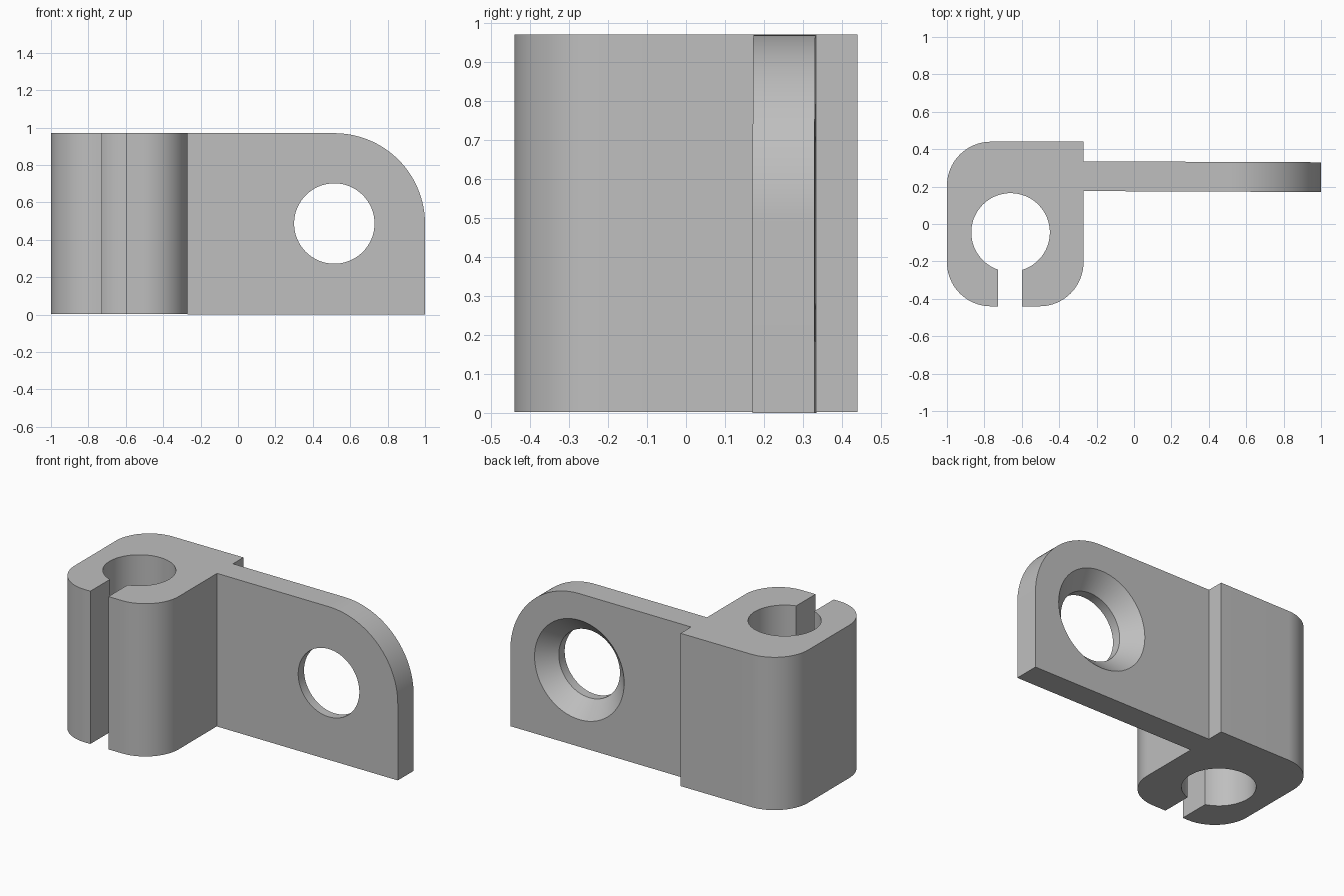
import bpy, bmesh, math
from mathutils import Vector

if "Cube" in bpy.data.objects:
    bpy.data.objects.remove(bpy.data.objects["Cube"], do_unlink=True)

grey = bpy.data.materials.new("plain grey")
grey.use_nodes = True
grey.diffuse_color = (0.52, 0.52, 0.52, 1)
grey.node_tree.nodes["Principled BSDF"].inputs["Base Color"].default_value = grey.diffuse_color


def arc(cx, cy, r, start, end, steps=20):
    """Points on an arc, angles in degrees."""
    angles = [math.radians(start + (end - start) * i / steps) for i in range(steps + 1)]
    return [(cx + r * math.cos(a), cy + r * math.sin(a)) for a in angles]


def finish(name, bm):
    bmesh.ops.recalc_face_normals(bm, faces=bm.faces)
    mesh = bpy.data.meshes.new(name)
    bm.to_mesh(mesh)
    bm.free()
    mesh.materials.append(grey)
    obj = bpy.data.objects.new(name, mesh)
    bpy.context.collection.objects.link(obj)
    return obj


def extrude(name, points, move):
    """Solid made by sweeping a closed outline along a vector."""
    bm = bmesh.new()
    face = bm.faces.new([bm.verts.new(p) for p in points])
    result = bmesh.ops.extrude_face_region(bm, geom=[face], use_keep_orig=True)
    verts = [g for g in result["geom"] if isinstance(g, bmesh.types.BMVert)]
    bmesh.ops.translate(bm, verts=verts, vec=Vector(move))
    return finish(name, bm)


def smooth(obj):
    bpy.ops.object.select_all(action="DESELECT")
    obj.select_set(True)
    bpy.context.view_layer.objects.active = obj
    bpy.ops.object.shade_smooth_by_angle(angle=math.radians(25))


TOP = 0.97
LEFT, RIGHT, FRONT, BACK = -1.0, -0.27, -0.44, 0.44

# Clamp block: rounded outline that runs through the slot and round the bore
R = 0.235
bore_x, bore_y, bore_r = -0.66, -0.045, 0.21
slot_l, slot_r = -0.727, -0.6
start = math.degrees(-math.acos((slot_r - bore_x) / bore_r))
end = 360 - math.degrees(math.acos((slot_l - bore_x) / bore_r))
outline = [(slot_r, FRONT)]
outline += arc(RIGHT - R, FRONT + R, R, -90, 0)
outline += [(RIGHT, BACK)]
outline += arc(LEFT + R, BACK - R, R, 90, 180)
outline += arc(LEFT + R, FRONT + R, R, 180, 270)
outline += [(slot_l, FRONT)]
outline += arc(bore_x, bore_y, bore_r, end, start, 64)
block = extrude("clamp_block", [(x, y, 0.002) for x, y in outline], (0, 0, TOP - 0.002))

# Mounting plate with one large rounded corner
y0, y1 = 0.176, 0.335
corner = 0.485
profile = [(RIGHT, 0), (1, 0)]
profile += arc(1 - corner, TOP - corner, corner, 0, 90, 32)
profile += [(RIGHT, TOP)]
plate = extrude("mounting_plate", [(x, y0, z) for x, z in profile], (0, y1 - y0, 0))

# Countersunk screw hole cutter, stacked rings along y
hole_x, hole_z = 0.515, 0.487
rings = [(y0 - 0.1, 0.215), (y1 - 0.1, 0.215), (y1, 0.315), (y1 + 0.02, 0.335)]
bm = bmesh.new()
loops = [[bm.verts.new((x, y, z)) for x, z in arc(hole_x, hole_z, r, 0, 360, 64)[:-1]]
         for y, r in rings]
for a, b in zip(loops, loops[1:]):
    for i in range(len(a)):
        j = (i + 1) % len(a)
        bm.faces.new((a[i], a[j], b[j], b[i]))
bm.faces.new(loops[0])
bm.faces.new(loops[-1])
cutter = finish("hole_cutter", bm)
cutter.hide_render = True

cut = plate.modifiers.new("screw hole", "BOOLEAN")
cut.operation = "DIFFERENCE"
cut.solver = "EXACT"
cut.object = cutter
bpy.context.view_layer.objects.active = plate
bpy.ops.object.modifier_apply(modifier=cut.name)
bpy.data.objects.remove(cutter, do_unlink=True)

# Slight lean of the plate towards the front at its free end
for v in plate.data.vertices:
    v.co.y -= 0.004 * (v.co.x - RIGHT)

smooth(block)
smooth(plate)
